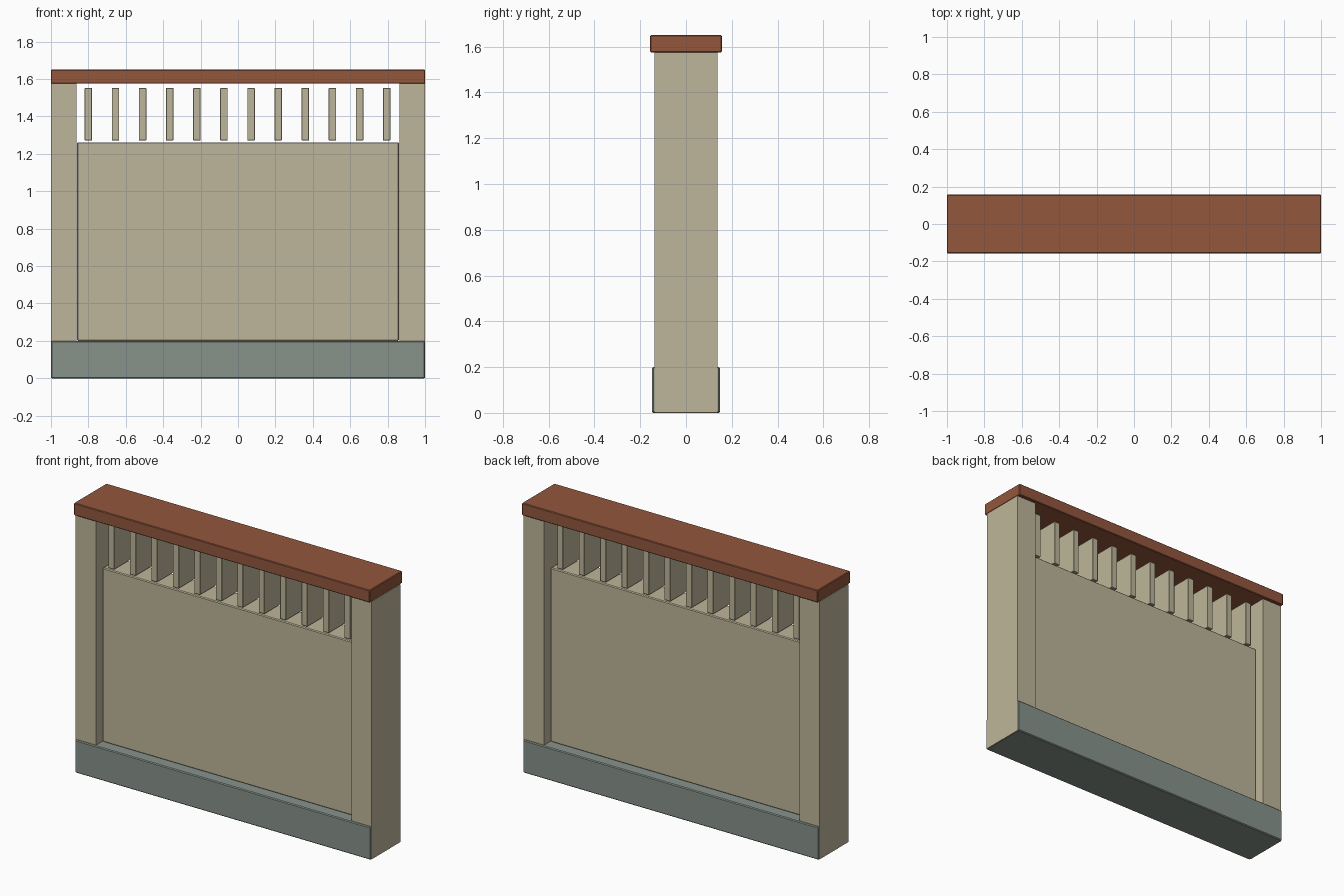
import bpy

if "Cube" in bpy.data.objects:
    bpy.data.objects.remove(bpy.data.objects["Cube"])


def material(name, rgb):
    m = bpy.data.materials.new(name)
    m.diffuse_color = (*rgb, 1.0)
    m.use_nodes = True
    m.node_tree.nodes["Principled BSDF"].inputs["Base Color"].default_value = m.diffuse_color
    return m


stone = material("grey green stone", (0.245, 0.292, 0.258))
plaster = material("beige plaster", (0.515, 0.468, 0.325))
brick = material("red brown tile", (0.29, 0.095, 0.047))


def box(name, x, y, z, mat, bevel=0.0):
    """Box spanning the (min, max) ranges x, y and z."""
    spans = (x, y, z)
    bpy.ops.mesh.primitive_cube_add(size=1, location=[(a + b) / 2 for a, b in spans])
    ob = bpy.context.object
    ob.name = name
    ob.scale = [b - a for a, b in spans]
    bpy.ops.object.transform_apply(location=False, rotation=False, scale=True)
    ob.data.materials.append(mat)
    if bevel:
        mod = ob.modifiers.new("edge", "BEVEL")
        mod.width = bevel
        mod.segments = 1
    return ob


# plinth and coping
box("base", (-0.9993, 0.9993), (-0.148, 0.148), (0, 0.2), stone, 0.005)
box("coping", (-1, 1), (-0.157, 0.157), (1.575, 1.65), brick, 0.004)

# end posts run down through the plinth
for side, x in (("left", (-1, -0.863)), ("right", (0.863, 1))):
    box(side + "_post", x, (-0.138, 0.138), (0.001, 1.575), plaster)

# recessed wall panel
box("wall_panel", (-0.86, 0.86), (-0.08, 0.08), (0.2, 1.262), plaster, 0.005)

# row of upright slats under the coping
for i in range(12):
    cx = -0.80 + i * 0.145
    box(f"slat_{i + 1}", (cx - 0.02, cx + 0.02), (-0.08, 0.08), (1.272, 1.552), plaster, 0.002)
